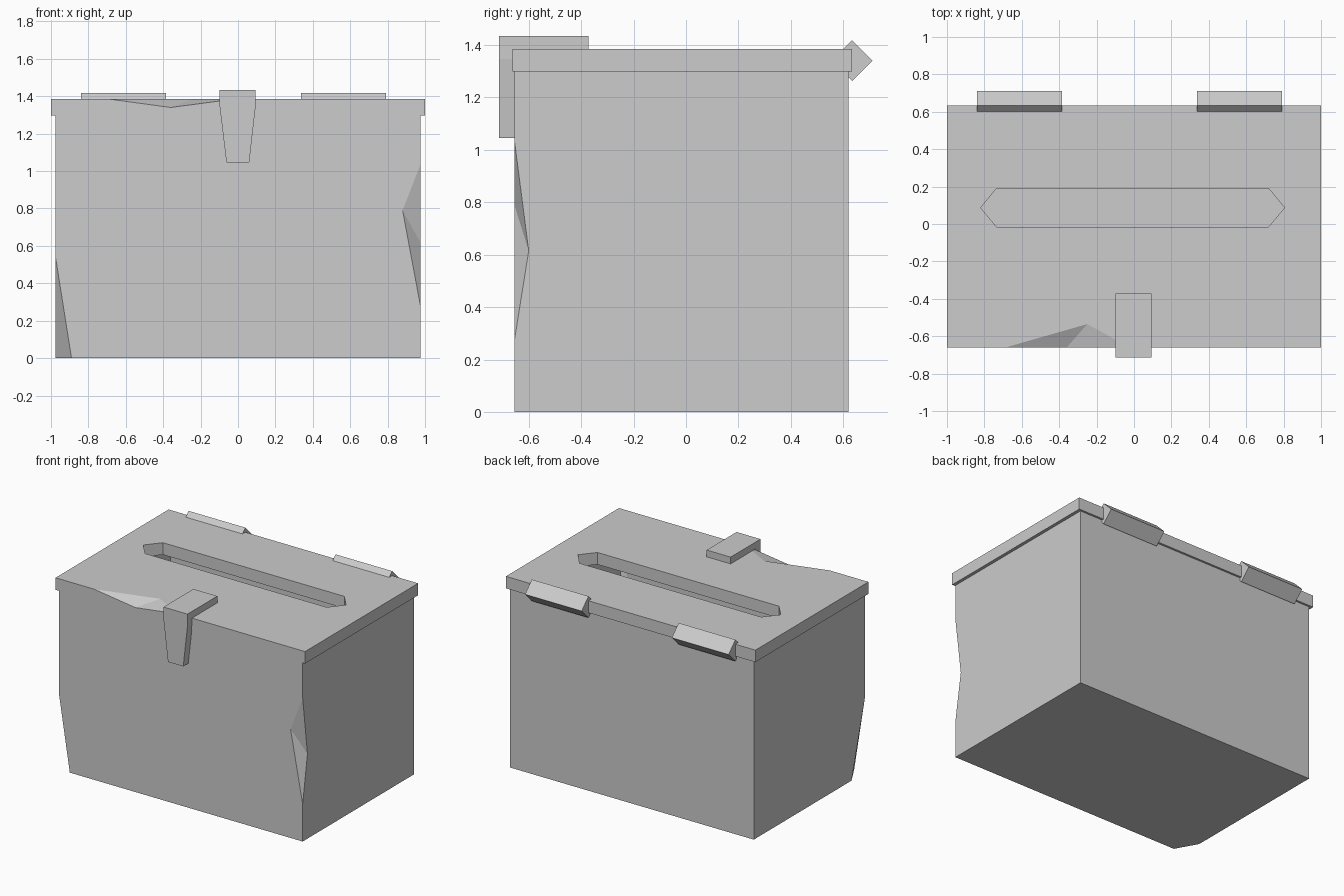
import bpy
import bmesh

if "Cube" in bpy.data.objects:
    bpy.data.objects.remove(bpy.data.objects["Cube"], do_unlink=True)

GREY = (0.604, 0.604, 0.604, 1)
grey = bpy.data.materials.new("light_grey")
grey.use_nodes = True
grey.diffuse_color = GREY
grey.node_tree.nodes["Principled BSDF"].inputs["Base Color"].default_value = GREY


def build(name, points, faces):
    """Mesh from named points and faces given as strings of point names."""
    bm = bmesh.new()
    v = {k: bm.verts.new(co) for k, co in points.items()}
    for f in faces:
        bm.faces.new([v[k] for k in f.split()])
    bmesh.ops.recalc_face_normals(bm, faces=bm.faces)
    me = bpy.data.meshes.new(name)
    bm.to_mesh(me)
    bm.free()
    me.materials.append(grey)
    ob = bpy.data.objects.new(name, me)
    bpy.context.collection.objects.link(ob)
    return ob


def prism(name, low, high):
    """Closed solid between two matching outlines."""
    n = len(low)
    pts = {f"l{i}": p for i, p in enumerate(low)}
    pts.update({f"h{i}": p for i, p in enumerate(high)})
    faces = [" ".join(f"{s}{i}" for i in range(n)) for s in "lh"]
    faces += [f"l{i} l{(i + 1) % n} h{(i + 1) % n} h{i}" for i in range(n)]
    return build(name, pts, faces)


# Body: open-topped hollow box with a chipped bottom corner and a dented edge
X, F, B, H = 0.977, -0.655, 0.619, 1.298
body = build("box_body", {
    "rf": (X, F, 0), "rb": (X, B, 0), "lb": (-X, B, 0),
    "RF": (X, F, H), "RB": (X, B, H), "LB": (-X, B, H), "LF": (-X, F, H),
    "chip_up": (-X, F, 0.55), "chip_x": (-0.89, F, 0), "chip_y": (-X, -0.5, 0),
    "dent_top": (X, F, 1.04), "dent_low": (X, F, 0.27),
    "dent_front": (0.88, F, 0.79), "dent_side": (X, -0.6, 0.615),
}, [
    "chip_x rf dent_low dent_front dent_top RF LF chip_up",
    "rf rb RB RF dent_top dent_side dent_low",
    "rb lb LB RB",
    "lb chip_y chip_up LF LB",
    "chip_x chip_y lb rb rf",
    "chip_up chip_y chip_x",
    "dent_top dent_front dent_side",
    "dent_low dent_side dent_front",
])
wall = body.modifiers.new("wall", "SOLIDIFY")
wall.thickness = 0.01
wall.offset = -1

# Lid: slab with a six-sided slot through it and a chip in the front edge
f, b, mid, top = -0.661, 0.634, 0.087, 1.385
plan = {
    "lf": (-1, f), "rf": (1, f), "rm": (1, mid), "rb": (1, b), "lb": (-1, b), "lm": (-1, mid),
    "s0": (-0.82, mid), "s1": (-0.735, -0.015), "s2": (0.72, -0.015),
    "s3": (0.805, mid), "s4": (0.72, 0.19), "s5": (-0.735, 0.19),
}
pts = {k: (x, y, H) for k, (x, y) in plan.items()}
pts.update({k.upper(): (x, y, top) for k, (x, y) in plan.items()})
pts.update(chip_l=(-0.69, f, top), chip_r=(-0.02, f, top),
           chip_low=(-0.36, f, 1.34), chip_in=(-0.25, -0.535, top))
front_half = "rf rm s3 s2 s1 s0 lm lf"
back_half = "lm s0 s5 s4 s3 rm rb lb"
slot = ["s0", "s1", "s2", "s3", "s4", "s5"]
rim = ["rf", "rm", "rb", "lb", "lm", "lf"]
sides = list(zip(rim, rim[1:])) + list(zip(slot, slot[1:] + slot[:1]))
build("lid", pts, [
    front_half, back_half, back_half.upper(),
    front_half.upper() + " chip_l chip_in chip_r",
    "lf rf RF chip_r chip_low chip_l LF",
    "chip_l chip_low chip_in", "chip_r chip_in chip_low",
] + [f"{p} {q} {q.upper()} {p.upper()}" for p, q in sides])

# Latch: flat arm on the lid, tapering tongue down the front
yf, yb = -0.713, -0.655
outline = [(-0.062, 1.046), (0.06, 1.046), (0.094, 1.346), (0.094, 1.434),
           (-0.098, 1.434), (-0.098, 1.346)]
prism("latch_tongue", [(x, yf, z) for x, z in outline], [(x, yb, z) for x, z in outline])
arm = [(-0.098, yb), (0.094, yb), (0.094, -0.371), (-0.098, -0.371)]
prism("latch_arm", [(x, y, top) for x, y in arm], [(x, y, 1.434) for x, y in arm])

# Hinges: square bars turned on edge along the back of the lid
r, cy, cz = 0.078, 0.634, 1.34
diamond = [(cy + r, cz), (cy, cz + r), (cy - r, cz), (cy, cz - r)]
for name, x0, x1 in (("right_hinge", -0.84, -0.385), ("left_hinge", 0.338, 0.792)):
    prism(name, [(x0, y, z) for y, z in diamond], [(x1, y, z) for y, z in diamond])
